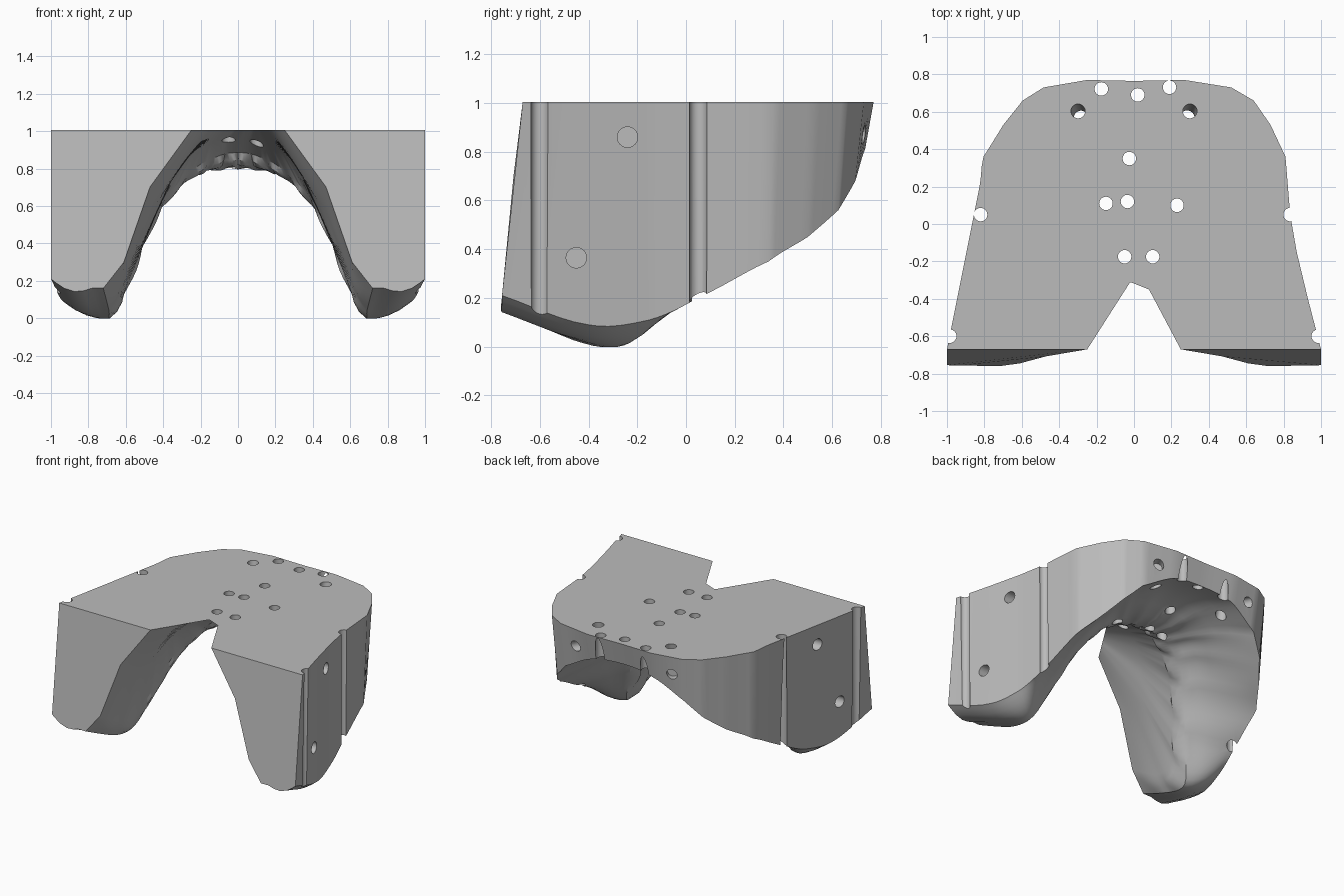
import bpy, bmesh, math
from mathutils import Vector

cube = bpy.data.objects.get("Cube")
if cube:
    bpy.data.objects.remove(cube)

STEPS = 6  # samples between stations
TOP = 1.005

# Plaster material
plaster = bpy.data.materials.new("grey plaster")
plaster.use_nodes = True
grey = (0.5, 0.5, 0.5, 1)
plaster.diffuse_color = grey
plaster.node_tree.nodes["Principled BSDF"].inputs["Base Color"].default_value = grey

# Rails of one half, from the front end to the middle of the back
OUTER = [(1, -.67), (.93, -.4), (.87, -.15), (.835, .05), (.81, .36),
         (.73, .53), (.64, .66), (.52, .73), (.27, .77), (0, .765)]
RIM_Z = [.21, .09, .11, .2, .35, .45, .56, .68, .81, .84]
CREST = [(.72, -.76, .16), (.69, -.5, .04), (.68, -.28, 0), (.57, -.15, .25),
         (.48, -.05, .47), (.38, .04, .63), (.27, .08, .73), (.17, .1, .775),
         (.08, .11, .79), (0, .11, .795)]
INNER = [(.61, -.745, .3), (.62, -.5, .16), (.6, -.33, .16), (.53, -.24, .33),
         (.44, -.14, .55), (.33, -.07, .71), (.22, -.03, .81), (.12, -.01, .86),
         (.06, 0, .88), (0, 0, .885)]


def sample(points, smooth=True):
    """Resample a rail, either straight or as a smooth spline."""
    pts = [Vector(p) for p in points]
    mirrored = Vector((-pts[-2].x, pts[-2].y, pts[-2].z))
    ext = [pts[0] * 2 - pts[1]] + pts + [mirrored]
    out = []
    for i in range(len(pts) - 1):
        a, b, c, d = ext[i:i + 4]
        for k in range(STEPS):
            t = k / STEPS
            if smooth:
                out.append(b + (c - a) * t / 2 + (a * 2 - b * 5 + c * 4 - d) * t * t / 2
                           + (b * 3 - a - c * 3 + d) * t ** 3 / 2)
            else:
                out.append(b.lerp(c, t))
    return out + [pts[-1]]


# Lower rim leans inward toward the back
rim = []
for (x, y), z in zip(OUTER, RIM_Z):
    lean = min(max(y, 0) / .6, 1)
    rim.append((x * (1 - .03 * lean), y - .035 * lean, z))
rim[0] = (1, -.755, RIM_Z[0])

outer = sample([(x, y, TOP) for x, y in OUTER], False)
lower = sample(rim, False)
for p, q in zip(lower, sample(rim)):
    p.z = q.z
crest, inner = sample(CREST), sample(INNER)
last = len(outer) - 1


def section(i, side):
    """Cross-section at station i, from the outer top edge to the notch edge."""
    s = i / last
    near, far = min(s / .88, 1), max((s - .88) / .12, 0)
    notch = Vector((.25, -.67, TOP)).lerp(Vector((.05, -.33, TOP)), near)
    notch.x *= 1 - far
    notch.y -= .02 * side * near * (1 - far)
    o, b, c, n = outer[i].copy(), lower[i].copy(), crest[i].copy(), inner[i]
    if side < 0:
        # This side is straight and leans in at the arm, and is narrower at the back
        narrow = 1 - .07 * min(max((o.y - .33) / .33, 0), 1)
        o.x *= narrow
        b.x *= narrow
        if o.y < .33:
            push = max(.8 + .2 * (.33 - o.y) - o.x, 0)
            o.x += push
            b.x += push * .4
    wave = abs(math.sin(s * math.pi * 8)) * min(s * 5, 1)
    c.z += .01 * wave
    # Underside: hollow at the back, full at the arms, flat along the ridge
    hollow = .09 * s - .04
    pts = [o, b]
    for t in (.1, .25, .45, .62, .78, .9):
        u = min(t / .78, 1)
        p = b.lerp(c, t)
        p.z = b.z + (c.z - b.z) * u + hollow * math.sin(math.pi * u)
        pts.append(p)
    pts.append(c)
    # Scalloped gum band
    for t in (.33, .67):
        p = c.lerp(n, t)
        p += Vector((-.5, -.7, -.5)) * (.035 * wave * math.sin(math.pi * t))
        if i == last:
            p.x = 0
        pts.append(p)
    pts.append(n)
    mid = n.lerp(notch, .5) + Vector((.04, 0, .05)) * (1 - s)
    pts += [mid, notch]
    out = [Vector((p.x * side, p.y, p.z)) for p in pts]
    out[-1].x += .03 * near
    return out


# Cast body: loft of the sections plus flat top and front ends
bm = bmesh.new()
sections = [section(i, 1) for i in range(last + 1)]
sections += [section(i, -1) for i in range(last - 1, -1, -1)]
rows = [[bm.verts.new(p) for p in sec] for sec in sections]
for a, b in zip(rows, rows[1:]):
    for j in range(len(a) - 1):
        bm.faces.new((a[j], a[j + 1], b[j + 1], b[j]))
bm.faces.new(rows[0])
bm.faces.new(rows[-1])
bm.faces.new([r[0] for r in rows] + [r[-1] for r in reversed(rows)])
bmesh.ops.recalc_face_normals(bm, faces=bm.faces)
mesh = bpy.data.meshes.new("arch_cast")
bm.to_mesh(mesh)
bm.free()
cast = bpy.data.objects.new("arch_cast", mesh)
bpy.context.collection.objects.link(cast)
mesh.materials.append(plaster)

cutters = bpy.data.collections.new("hole_cutters")
bpy.context.scene.collection.children.link(cutters)


def drill(start, end, radius=.036):
    """Cylinder cutter between two points."""
    a, b = Vector(start), Vector(end)
    bpy.ops.mesh.primitive_cylinder_add(vertices=24, radius=radius, depth=(b - a).length,
                                        location=(a + b) / 2)
    ob = bpy.context.object
    ob.name = "hole_cutter"
    ob.rotation_euler = (b - a).to_track_quat('Z', 'Y').to_euler()
    ob.hide_render = True
    for col in list(ob.users_collection):
        col.objects.unlink(ob)
    cutters.objects.link(ob)
    ob.data.materials.append(plaster)


# Vertical holes through the base and grooves along the sides
for x, y in [(-.175, .722), (.02, .69), (.19, .731), (-.025, .35), (-.15, .11), (-.035, .12),
             (.23, .1), (-.05, -.175), (.1, -.175), (-.82, .05), (.835, .05),
             (-.985, -.6), (.985, -.6)]:
    drill((x, y, -.1), (x, y, 1.1))
# Slanted holes, blind side holes and blind back holes
for side in (-1, 1):
    drill((side * .28, .55, .7), (side * .305, .62, 1.1), .038)
    drill((side * .78, -.24, .86), (side * 1.1, -.24, .86), .042)
    drill((side * .82, -.45, .365), (side * 1.15, -.45, .365), .042)
    drill((side * .37, .68, .87), (side * .46, .86, .87), .038)

cut = cast.modifiers.new("holes", 'BOOLEAN')
cut.operation = 'DIFFERENCE'
cut.solver = 'EXACT'
cut.operand_type = 'COLLECTION'
cut.collection = cutters

bpy.ops.object.select_all(action='DESELECT')
bpy.context.view_layer.objects.active = cast
cast.select_set(True)
bpy.ops.object.modifier_apply(modifier=cut.name)
for ob in list(cutters.objects):
    bpy.data.objects.remove(ob)
bpy.data.collections.remove(cutters)
bpy.ops.object.shade_smooth_by_angle(angle=math.radians(28))
